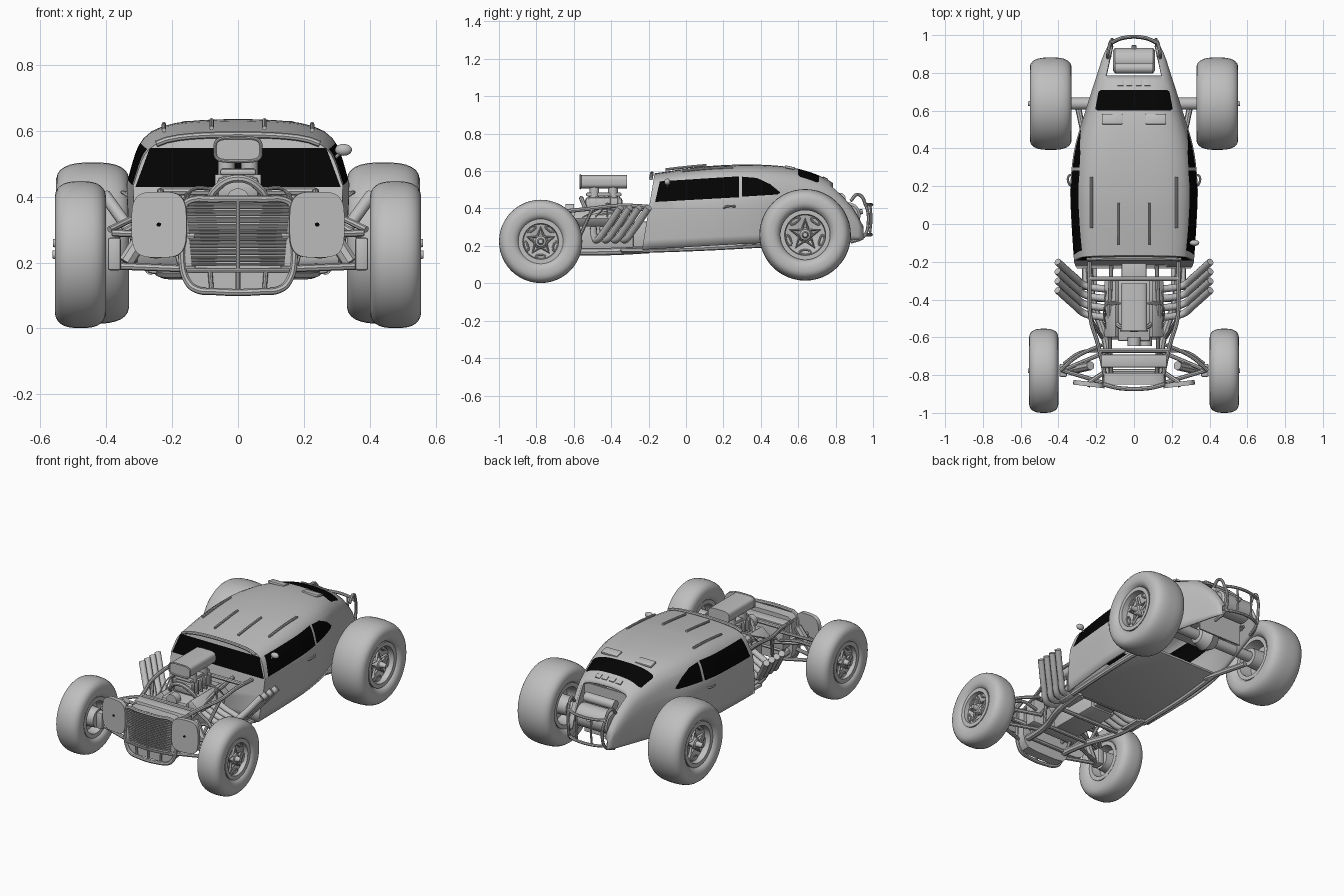
import bpy, bmesh, math
from mathutils import Vector, Matrix, Euler

old = bpy.data.objects.get("Cube")
if old:
    bpy.data.objects.remove(old, do_unlink=True)
SIDES = (1, -1)


def material(name, v):
    m = bpy.data.materials.new(name)
    m.use_nodes = True
    m.diffuse_color = (v, v, v, 1)
    m.node_tree.nodes["Principled BSDF"].inputs["Base Color"].default_value = (v, v, v, 1)
    return m


GREY, BLACK = material("plain grey", 0.52), material("black glass", 0.001)


def activate(ob):
    bpy.ops.object.select_all(action='DESELECT')
    ob.select_set(True)
    bpy.context.view_layer.objects.active = ob


def place(name, bm, mats=(GREY,), recalc=True):
    if recalc:
        bmesh.ops.recalc_face_normals(bm, faces=bm.faces[:])
    me = bpy.data.meshes.new(name)
    bm.to_mesh(me)
    bm.free()
    ob = bpy.data.objects.new(name, me)
    bpy.context.collection.objects.link(ob)
    for m in mats:
        me.materials.append(m)
    activate(ob)
    bpy.ops.object.shade_smooth_by_angle(angle=math.radians(35))
    return ob


def tube(name, paths, r, mirror=False, closed=False, soft=True, res=2):
    cu = bpy.data.curves.new(name, 'CURVE')
    cu.dimensions, cu.bevel_depth, cu.bevel_resolution = '3D', r, res
    cu.resolution_u, cu.use_fill_caps = 5, True
    for path in paths:
        for s in (SIDES if mirror else (1,)):
            sp = cu.splines.new('BEZIER' if soft else 'POLY')
            pts = sp.bezier_points if soft else sp.points
            pts.add(len(path) - 1)
            for p, (x, y, z) in zip(pts, path):
                if soft:
                    p.co = (s * x, y, z)
                    p.handle_left_type = p.handle_right_type = 'AUTO'
                else:
                    p.co = (s * x, y, z, 1)
            sp.use_cyclic_u = closed
    ob = bpy.data.objects.new(name, cu)
    bpy.context.collection.objects.link(ob)
    cu.materials.append(GREY)
    activate(ob)
    bpy.ops.object.convert(target='MESH')
    bpy.ops.object.shade_smooth_by_angle(angle=math.radians(40))


def box(name, c, size, rot=(0, 0, 0), bevel=0.008):
    bm = bmesh.new()
    m = Matrix.Translation(c) @ Euler(rot).to_matrix().to_4x4() @ Matrix.Diagonal((*size, 1))
    bmesh.ops.create_cube(bm, size=1, matrix=m)
    if bevel:
        bmesh.ops.bevel(bm, geom=bm.edges[:], offset=bevel, segments=2, affect='EDGES', profile=0.5)
    place(name, bm)


def lathe(name, profile, c, s=1, closed=False, steps=40):
    bm = bmesh.new()
    vs = [bm.verts.new((s * x, 0, r)) for x, r in profile]
    es = [bm.edges.new(p) for p in zip(vs, vs[1:])]
    if closed:
        es.append(bm.edges.new((vs[-1], vs[0])))
    bmesh.ops.spin(bm, geom=vs + es, cent=(0, 0, 0), axis=(1, 0, 0), angle=2 * math.pi, steps=steps)
    bmesh.ops.remove_doubles(bm, verts=bm.verts[:], dist=1e-5)
    bmesh.ops.translate(bm, verts=bm.verts[:], vec=c)
    place(name, bm)


def prism(name, outline, depth, matrix, mat=GREY):
    bm = bmesh.new()
    f = bm.faces.new([bm.verts.new((x, 0, z)) for x, z in outline])
    ext = bmesh.ops.extrude_face_region(bm, geom=[f])['geom']
    bmesh.ops.translate(bm, verts=[v for v in ext if isinstance(v, bmesh.types.BMVert)], vec=(0, depth, 0))
    bm.transform(matrix)
    place(name, bm, (mat,))


def superellipse(a, b, n, count):
    out = []
    for i in range(count):
        t = 2 * math.pi * (i + 0.5) / count
        c, d = math.cos(t), math.sin(t)
        out.append((a * math.copysign(abs(c) ** (2 / n), c), b * math.copysign(abs(d) ** (2 / n), d)))
    return out


def interp(keys, y):
    # smooth curve through (y, value) keys
    i = max(k for k in range(len(keys) - 1) if k == 0 or keys[k][0] <= y)
    slope = lambda a, b: (keys[b][1] - keys[a][1]) / (keys[b][0] - keys[a][0])
    tan = lambda k: slope(max(k - 1, 0), min(k + 1, len(keys) - 1))
    h = keys[i + 1][0] - keys[i][0]
    t = (y - keys[i][0]) / h
    a, b = keys[i][1], keys[i + 1][1]
    return ((2*t**3 - 3*t*t + 1) * a + (3*t*t - 2*t**3) * b
            + h * ((t**3 - 2*t*t + t) * tan(i) + (t**3 - t*t) * tan(i + 1)))


# Body shell: lofted cross-sections along y, with flanks leaning in above the belt line
ROOF = [(-.235, .588), (-.03, .614), (.15, .63), (.4, .634), (.6, .612), (.77, .547), (.85, .47), (.9, .405), (.95, .31)]
WIDTH = [(-.235, .318), (0, .332), (.2, .337), (.4, .315), (.6, .257), (.8, .193), (.9, .16), (.95, .135)]
SILL = [(-.235, .18), (.4, .215), (.95, .235)]
CROWN = .1


def dims(y):
    zt, w, zb = interp(ROOF, y), interp(WIDTH, y), interp(SILL, y)
    back = min(1, max(0, (y - .25) / .45))
    return zt, w, zb, min(.44, zb + .62 * (zt - zb)), 6 - 2.4 * back, .14 - .08 * back


def section(y):
    zt, w, zb, zk, n, lean = dims(y)
    low = [(w * (.95 + .05 * math.sin(j / 5 * math.pi / 2)), zb + (zk - zb) * j / 5) for j in range(5)]
    arc = []
    for j in range(33):
        c, s = math.cos(math.pi * j / 32), max(math.sin(math.pi * j / 32), 0)
        r = (abs(c) ** n + s ** n) ** (-1 / n)
        arc.append((w * c * r * (1 - lean * s * r), zk + (zt - zk) * s * r * (1 - CROWN * (c * r) ** 2)))
    pts = low + arc + [(-x, z) for x, z in reversed(low)]
    rake = .165 * max(0, 1 - (y + .235) / .5)
    return [(x, y + rake * (z - .18), z) for x, z in pts]


def roof_z(x, y):
    zt, w, zb, zk, n, lean = dims(y)
    q = abs(x / (w * (1 - lean)))
    return zk + (zt - zk) * max(0, 1 - q ** n) ** (1 / n) * (1 - CROWN * q * q)


def cut(bm, poly, axes, test):
    # slice the nearby shell faces along the polygon's edges and return the faces inside
    u, v = axes
    edges = list(zip(poly, poly[1:] + poly[:1]))

    def near(f):
        return test(f, f.calc_center_median()) and all(
            min(p.co[k] for p in f.verts) <= max(q[i] for q in poly)
            and max(p.co[k] for p in f.verts) >= min(q[i] for q in poly) for i, k in enumerate(axes))
    for (a, b), (c, d) in edges:
        co, no = Vector((0, 0, 0)), Vector((0, 0, 0))
        co[u], co[v], no[u], no[v] = a, b, d - b, a - c
        bm.normal_update()
        faces = [f for f in bm.faces if near(f)]
        geom = faces + list({e for f in faces for e in f.edges}) + list({p for f in faces for p in f.verts})
        bmesh.ops.bisect_plane(bm, geom=geom, dist=1e-5, plane_co=co, plane_no=no.normalized())
    bm.normal_update()

    def inside(f):
        p = f.calc_center_median()
        side = [(c - a) * (p[v] - b) - (d - b) * (p[u] - a) for (a, b), (c, d) in edges]
        return test(f, p) and (min(side) > 0 or max(side) < 0)
    return [f for f in bm.faces if inside(f)]


bm = bmesh.new()
rows = [[bm.verts.new(p) for p in section(-.235 + 1.185 * i / 38)] for i in range(39)]
for r0, r1 in zip(rows, rows[1:]):
    for k in range(len(r0) - 1):
        bm.faces.new((r0[k], r0[k + 1], r1[k + 1], r1[k]))
bm.faces.new(rows[0])
bmesh.ops.recalc_face_normals(bm, faces=bm.faces[:])
top = max(bm.faces, key=lambda f: f.calc_center_median().z)
if top.normal.z < 0:
    bmesh.ops.reverse_faces(bm, faces=bm.faces[:])
front = lambda f, p: f.normal.y < -.9 and p.y < 0
flank = lambda f, p: abs(p.x) > .15 and f.normal.y > -.9
upper = lambda f, p: f.normal.z > .1
windows = [
    ([(-.311, .43), (.311, .43), (.268, .547), (-.268, .547)], (0, 2), front),
    ([(-.165, .435), (-.14, .545), (.283, .572), (.283, .46)], (1, 2), flank),
    ([(.3, .57), (.38, .563), (.45, .53), (.505, .485), (.49, .475), (.3, .463)], (1, 2), flank),
    ([(-.205, .61), (-.195, .6), (.195, .6), (.205, .61), (.188, .7), (.175, .71), (-.175, .71), (-.188, .7)],
     (0, 1), upper)]
for poly, axes, test in windows:
    for f in cut(bm, poly, axes, test):
        f.material_index = 1
tail = cut(bm, [(-.15, .785), (.15, .785), (.1, 1), (-.1, 1)], (0, 1), lambda f, p: True)
bmesh.ops.delete(bm, geom=tail, context='FACES')
body = place("body_shell", bm, (GREY, BLACK), recalc=False)
solid = body.modifiers.new("thickness", 'SOLIDIFY')
solid.thickness, solid.offset = .012, -1

# Floor, bulkhead, visor, roof trim, handles and mirror
box("floor", (0, .1, .2), (.56, .64, .015), (.05, 0, 0), .003)
box("rear_bulkhead", (0, .765, .36), (.3, .01, .3), bevel=0)
box("rear_tub", (0, .59, .35), (.4, .35, .01), bevel=0)
tube("floor_rails", [[(.265, -.23, .178), (.27, .1, .19), (.255, .42, .207)]], .016, True)
tube("visor", [[(x, y - .015, z) for x, y, z in section(-.235) if z > .553]], .01, soft=False)
for x, y0, y1 in ((.08, -.11, .11), (.225, -.02, .25)):
    ys = [y0 + (y1 - y0) * i / 4 for i in range(5)]
    tube("roof_strips", [[(x, y, roof_z(x, y) + .005) for y in ys]], .007, True)
for s in SIDES:
    box("roof_louver", (s * .115, .555, roof_z(.115, .555) + .003), (.11, .055, .014), (-.2, 0, 0), .005)
    for x in (.025, .07):
        box("tail_vent", (s * x, .745, roof_z(x, .745)), (.035, .03, .01), (-.45, 0, 0), .003)
tube("door_handles", [[(.33, .2, .4), (.345, .215, .41), (.345, .255, .412), (.33, .26, .41)]], .006, True)
tube("mirror_stalk", [[(.285, -.1, .51), (.32, -.1, .54)]], .005)
bm = bmesh.new()
bmesh.ops.create_uvsphere(bm, u_segments=16, v_segments=10, radius=1,
                          matrix=Matrix.Translation((.32, -.1, .542)) @ Matrix.Diagonal((.026, .016, .018, 1)))
place("side_mirror", bm)

# Wheels
for label, y, z, cx, w, R, rim in (("front", -.777, .224, .478, .156, .223, .108), ("rear", .637, .259, .441, .222, .245, .122)):
    for s in SIDES:
        c = (s * cx, y, z)
        mid, half = (R + rim) / 2, (R - rim) / 2
        lathe(label + "_tire", [(a, mid + b) for a, b in superellipse(w / 2, half, 2.7, 28)], c, s, True, 48)
        lathe(label + "_rim", [(-.05 * w, 0), (-.05 * w, rim - .02), (-.4 * w, rim - .012), (-.4 * w, rim + .012),
                               (.42 * w, rim + .012), (.42 * w, rim - .012), (.26 * w, rim - .016), (.2 * w, .04),
                               (.34 * w, .028), (.36 * w, .018), (.54 * w, .012), (.54 * w, 0)], c, s)

        def on_face(r, a):
            return (c[0] + s * .27 * w, y + r * math.sin(a), z + r * math.cos(a))
        star = [on_face(.03 if k % 2 else rim * .68, k * math.pi / 5) for k in range(10)]
        tube(label + "_star_spokes", [star], .008, closed=True, soft=False)
        ovals = [[on_face(rim * (.77 + .1 * math.sin(t * math.pi / 4)), k * math.pi * .4 + math.pi / 5
                          + .3 * math.cos(t * math.pi / 4)) for t in range(8)] for k in range(5)]
        tube(label + "_rim_slots", ovals, .005, closed=True)
        lathe(label + "_hub", [(-.5 * w, 0), (-.5 * w, .055), (-.04 * w, .06), (-.04 * w, 0)], c, s, steps=24)

# Rear axle, fuel tank and bumper
tube("rear_axle", [[(-.36, .637, .26), (.36, .637, .26)]], .032, res=4)
lathe("differential", [(-.08, 0), (-.06, .05), (0, .075), (.06, .05), (.08, 0)], (0, .637, .26), steps=24)
tube("rear_links", [[(.3, .637, .2), (.24, .35, .21)]], .016, True)
lathe("fuel_tank", [(-.11, 0), (-.11, .055), (-.1, .068), (.1, .068), (.11, .055), (.11, 0)], (0, .865, .365))
lathe("upper_canisters", [(-.1, 0), (-.1, .028), (.1, .028), (.1, 0)], (0, .825, .455), steps=20)
tube("tank_cap", [[(0, .92, .38), (0, .945, .385)]], .014)
tube("bumper_sides", [[(.14, .88, .44), (.135, .92, .475), (.125, .96, .42), (.115, .975, .33), (.12, .95, .25),
                       (.13, .88, .22)]], .009, True)
for z, y in ((.42, .958), (.26, .955)):
    tube("bumper_bar", [[(-.125, y, z), (-.06, y + .028, z), (.06, y + .028, z), (.125, y, z)]], .009)
tube("bumper_posts", [[(.05, .986, .42), (.05, .991, .34), (.05, .983, .26)]], .006, True)

# Engine with blower and scoop
box("engine_block", (0, -.45, .28), (.17, .34, .2))
box("gearbox", (0, -.25, .26), (.13, .16, .14))
for s in SIDES:
    box("cylinder_head", (s * .11, -.45, .35), (.08, .3, .06), (0, s * .7, 0))
    for i in range(4):
        tube("spark_lead", [[(s * .06, -.42, .42), (s * .14, -.42, .42), (s * .15, -.56 + .07 * i, .35)]], .004)
box("blower", (0, -.44, .425), (.13, .2, .075), bevel=.02)
for i in range(5):
    box("blower_rib", (0, -.52 + .04 * i, .425), (.14, .01, .085), bevel=.003)
box("throttle_plate", (0, -.44, .475), (.11, .19, .02))
tube("throttle_stacks", [[(.035, -.39 - .1 * i, .46), (.035, -.39 - .1 * i, .52)] for i in range(2)], .026, True, res=4)
prism("scoop", superellipse(.07, .036, 4, 28), .25, Matrix.Translation((0, -.565, .543)))
tube("scoop_lip", [[(x, -.565, .543 + z) for x, z in superellipse(.07, .036, 4, 28)]], .005, closed=True, soft=False)
tube("pulleys", [[(x, -.6, z), (x, -.645, z)] for x, z in ((0, .26), (0, .39), (.06, .33))], .035, res=5)
tube("front_hoop", [[(-.1, -.52, .36), (-.06, -.55, .43), (0, -.56, .455), (.06, -.55, .43), (.1, -.52, .36)]], .012)
for i in range(4):
    y = -.465 + .05 * i
    tube("exhaust_pipe", [[(.1, y - .03, .29), (.19, y - .025, .25), (.26, y - .01, .232), (.31, y + .03, .28),
                           (.405, y + .115, .405)]], .019, True, res=3)

# Front chassis
tube("lower_rails", [[(.24, -.2, .18), (.22, -.4, .17), (.15, -.62, .17), (.13, -.84, .18)]], .02, True)
tube("upper_rails", [[(.235, -.2, .41), (.235, -.36, .415), (.23, -.5, .4), (.19, -.64, .385), (.15, -.82, .36)],
                     [(.12, -.22, .4), (.13, -.5, .36), (.12, -.8, .24)]], .011, True)
tube("frame_struts", [[(.23, -.5, .4), (.17, -.6, .18)], [(.17, -.7, .37), (.13, -.76, .18)]], .01, True)
tube("crossmembers", [[(-x, y, z), (x, y, z)] for x, y, z in
                      ((.235, -.29, .415), (.18, -.67, .38), (.14, -.6, .17), (.13, -.78, .18), (.22, -.4, .17))], .012)
box("radiator", (0, -.725, .31), (.35, .07, .16))
for s in SIDES:
    box("foot_board", (s * .235, -.28, .172), (.08, .14, .018), (0, s * -.15, 0))
    box("steering_knuckle", (s * .375, -.775, .226), (.04, .07, .1))
tube("wishbones", [[(.13, y, z), (.38, -.775, z + .01)] for y in (-.67, -.85) for z in (.18, .28)], .011, True)
tube("dampers", [[(.23, -.75, .37), (.34, -.775, .2)]], .024, True)
tube("sway_bars", [[(.17, -.67, .3), (.28, -.68, .32), (.37, -.74, .28)], [(.17, -.64, .37), (.3, -.7, .34), (.39, -.775, .3)]],
     .01, True)

# Grille with slats, lower openings and lamp dishes
half = [(.08, .392), (.14, .39), (.16, .375), (.165, .3), (.17, .2), (.155, .145), (.13, .12), (.07, .112)]
outline = half + [(-x, z) for x, z in reversed(half)]
prism("grille_panel", outline, .06, Matrix.Translation((0, -.85, 0)))
tube("grille_frame", [[(x, -.875 + x * x, z) for x, z in outline]], .011, closed=True)
slats = []
for i in range(18):
    z, w = .195 + .0107 * i, .14 + .001 * i
    slats.append([(-w, -.853, z), (0, -.872, z), (w, -.853, z)])
tube("grille_slats", slats, .004)
tube("grille_centre_bar", [[(0, -.877, .18), (0, -.877, .39)]], .006)
tube("grille_lower_bars", [[(-.155, -.855, .177), (0, -.875, .177), (.155, -.855, .177)],
                           [(0, -.87, .115), (0, -.87, .177)], [(.08, -.865, .115), (.085, -.865, .177)],
                           [(-.08, -.865, .115), (-.085, -.865, .177)]], .007)
for s in SIDES:
    tilt = Matrix.Translation((s * .24, -.86, .315)) @ Matrix.Rotation(s * .12, 4, 'Z')
    prism("lamp_dish", superellipse(.084, .1, 3.6, 32), .025, tilt)
    prism("lamp_hole", superellipse(.007, .006, 2, 12), .006, tilt @ Matrix.Translation((0, -.004, 0)), BLACK)
    tube("lamp_bracket", [[(s * .24, -.84, .3), (s * .15, -.78, .26)]], .012)
